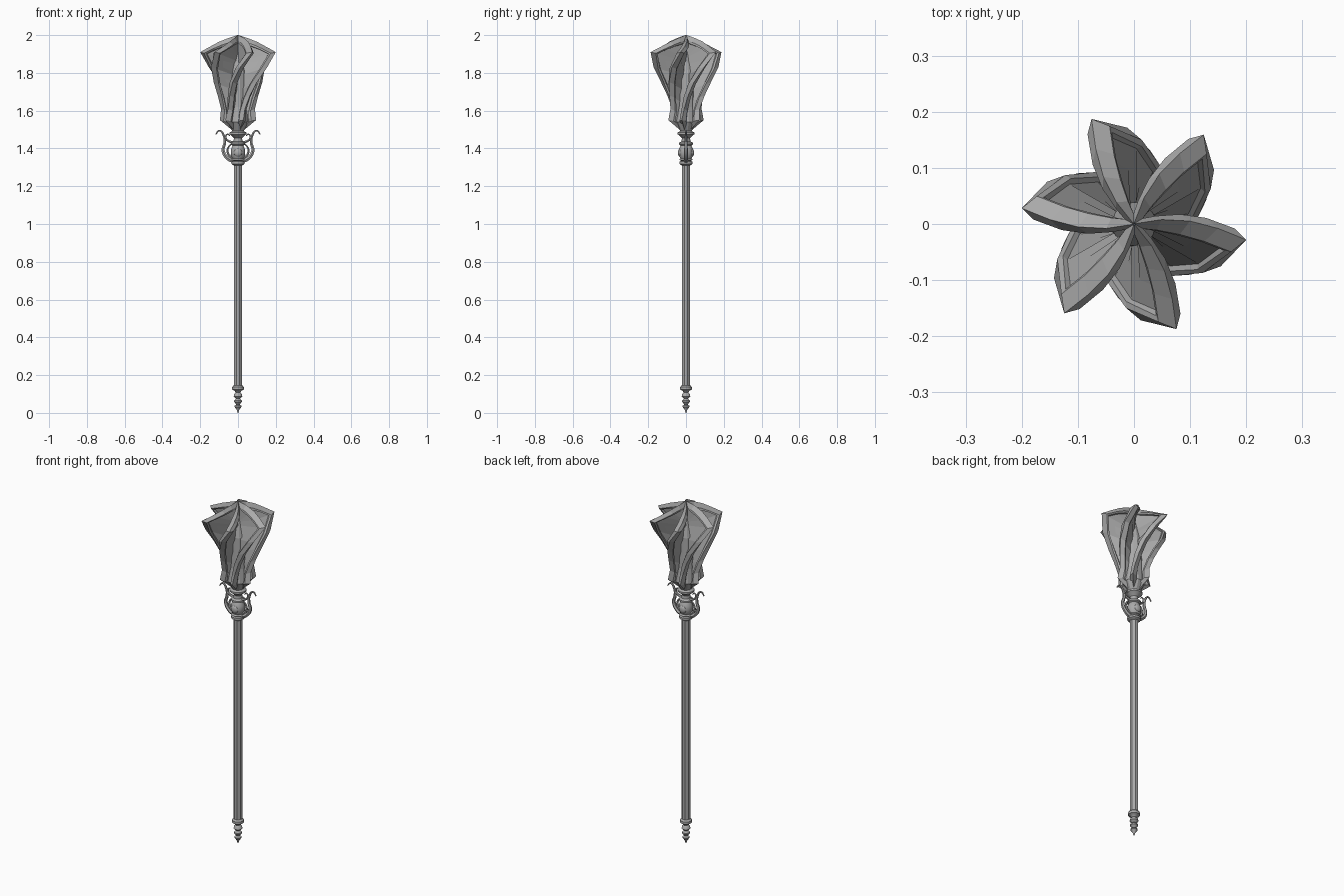
import bpy, bmesh, math
from math import radians, cos, sin, pi
from mathutils import Vector

if "Cube" in bpy.data.objects:
    bpy.data.objects.remove(bpy.data.objects["Cube"])

steel = bpy.data.materials.new("steel grey")
steel.use_nodes = True
steel.diffuse_color = (0.4, 0.4, 0.4, 1)
steel.node_tree.nodes["Principled BSDF"].inputs["Base Color"].default_value = (0.4, 0.4, 0.4, 1)


def add_mesh(name, bm, smooth=None):
    bmesh.ops.remove_doubles(bm, verts=bm.verts, dist=0.00001)
    bmesh.ops.recalc_face_normals(bm, faces=bm.faces)
    mesh = bpy.data.meshes.new(name)
    bm.to_mesh(mesh)
    bm.free()
    return add_object(name, mesh, smooth)


def add_object(name, mesh, smooth=None):
    mesh.materials.clear()
    mesh.materials.append(steel)
    obj = bpy.data.objects.new(name, mesh)
    bpy.context.collection.objects.link(obj)
    if smooth:
        bpy.ops.object.select_all(action="DESELECT")
        obj.select_set(True)
        bpy.context.view_layer.objects.active = obj
        bpy.ops.object.shade_smooth_by_angle(angle=radians(smooth))
    return obj


def lathe(name, profile, sides, smooth=None):
    """Turn an (r, z) profile around the z axis, with a flat side to the front."""
    bm = bmesh.new()
    rings = []
    for r, z in profile:
        rings.append([bm.verts.new((r * cos(a), r * sin(a), z))
                      for a in (2 * pi * (i + 0.5) / sides for i in range(sides))])
    for low, high in zip(rings, rings[1:]):
        for i in range(sides):
            j = (i + 1) % sides
            bm.faces.new((low[i], low[j], high[j], high[i]))
    bm.faces.new(rings[0][::-1])
    bm.faces.new(rings[-1])
    return add_mesh(name, bm, smooth)


def lerp(keys, z):
    for (z0, a0), (z1, a1) in zip(keys, keys[1:]):
        if z <= z1:
            return a0 + (a1 - a0) * (z - z0) / (z1 - z0)
    return keys[-1][1]


# Twisted flanges: outer outline (r, z) from the apex over the tip to the foot
OUTLINE = [(0.002, 2.0), (0.05, 1.985), (0.10, 1.965), (0.15, 1.938), (0.202, 1.91),
           (0.172, 1.83), (0.135, 1.75), (0.108, 1.68), (0.09, 1.61), (0.098, 1.55),
           (0.03, 1.495)]
TWIST = [(1.48, -75), (1.55, -73), (1.61, -66), (1.68, -54), (1.75, -42), (1.83, -26),
         (1.91, -8), (1.938, -3), (1.965, 3), (1.985, 9), (2.0, 18)]


def flange(index):
    bm = bmesh.new()
    rows = []
    for r, z in OUTLINE:
        outer = Vector((r, z))
        spine = Vector((0, min(max(z - 0.05, 1.53), 1.88)))
        span = (spine - outer).length
        inward = (spine - outer) / span
        # Depth below the ridge and half thickness, from ridge to core
        width = min(0.021, 0.007 + 0.11 * r)
        section = [(0, 0), (0.024, width), (0.036, width * 0.9),
                   (0.039, width * 0.4), (span, 0.004)]
        row = []
        for side in (1, -1):
            for depth, half in (section[::-1] if side == 1 else section[1:]):
                p = outer + inward * min(depth, span)
                a = radians(lerp(TWIST, p.y) + 60 * index)
                radial = Vector((cos(a), sin(a), 0))
                across = Vector((-sin(a), cos(a), 0))
                row.append(bm.verts.new(radial * p.x + across * half * side
                                        + Vector((0, 0, p.y))))
        rows.append(row)
    for a, b in zip(rows, rows[1:]):
        for i in range(len(a) - 1):
            bm.faces.new((a[i], a[i + 1], b[i + 1], b[i]))
    for end in (rows[0], rows[-1]):
        bm.faces.new(end)
    add_mesh(f"flange_{index + 1}", bm)


for k in range(6):
    flange(k)

lathe("head_core", [(0.03, 1.49), (0.058, 1.54), (0.045, 1.62), (0.04, 1.8), (0.006, 1.93)], 12)

# Shaft and turned parts
lathe("shaft", [(0.0235, 0.12), (0.0235, 1.34)], 8)
lathe("neck", [(0.024, 1.31), (0.036, 1.318), (0.036, 1.33), (0.027, 1.334), (0.036, 1.34),
               (0.03, 1.348), (0.036, 1.36), (0.039, 1.38), (0.036, 1.40), (0.028, 1.415),
               (0.037, 1.42), (0.037, 1.43), (0.024, 1.437), (0.022, 1.455), (0.032, 1.465),
               (0.045, 1.475), (0.045, 1.485), (0.03, 1.492), (0.034, 1.51)], 16, 35)
lathe("finial", [(0.002, 0), (0.008, 0.018), (0.019, 0.032), (0.019, 0.038), (0.009, 0.044),
                 (0.021, 0.058), (0.021, 0.066), (0.011, 0.075), (0.024, 0.088), (0.02, 0.102),
                 (0.013, 0.108), (0.02, 0.118), (0.032, 0.123), (0.032, 0.137),
                 (0.024, 0.146)], 12, 35)


# Scrollwork: tapered tubes in the x-z plane
def scroll(name, path, thickness):
    curve = bpy.data.curves.new(name, "CURVE")
    curve.dimensions = "3D"
    curve.bevel_depth = thickness
    curve.bevel_resolution = 1
    curve.resolution_u = 5
    curve.use_fill_caps = True
    spline = curve.splines.new("BEZIER")
    spline.bezier_points.add(len(path) - 1)
    for i, (p, (x, z)) in enumerate(zip(spline.bezier_points, path)):
        p.co = (x, 0, z)
        p.handle_left_type = p.handle_right_type = "AUTO"
        p.radius = 1 - 0.75 * i / (len(path) - 1)
    helper = bpy.data.objects.new(name + "_path", curve)
    bpy.context.collection.objects.link(helper)
    bpy.context.view_layer.update()
    mesh = bpy.data.meshes.new_from_object(
        helper.evaluated_get(bpy.context.evaluated_depsgraph_get()))
    bpy.data.objects.remove(helper)
    add_object(name, mesh, 50)


HORN = [(0.015, 1.33), (0.055, 1.348), (0.079, 1.39), (0.07, 1.43), (0.076, 1.47),
        (0.098, 1.494), (0.118, 1.475)]
INNER = [(0.03, 1.345), (0.055, 1.38), (0.045, 1.415), (0.02, 1.43)]
LEAF = [(0.015, 1.43), (0.045, 1.437), (0.065, 1.455), (0.056, 1.475), (0.042, 1.466)]
for label, s in (("left", 1), ("right", -1)):
    for part, path, thick in (("horn", HORN, 0.013), ("inner_scroll", INNER, 0.009),
                              ("leaf_scroll", LEAF, 0.009)):
        scroll(f"{label}_{part}", [(s * x, z) for x, z in path], thick)

# Round bosses on the front and back of the neck
for label, s in (("front", -1), ("back", 1)):
    bm = bmesh.new()
    bmesh.ops.create_uvsphere(bm, u_segments=12, v_segments=8, radius=0.022)
    for v in bm.verts:
        v.co = (v.co.x, v.co.y * 0.5 + s * 0.032, v.co.z + 1.378)
    add_mesh(f"{label}_boss", bm, 50)
